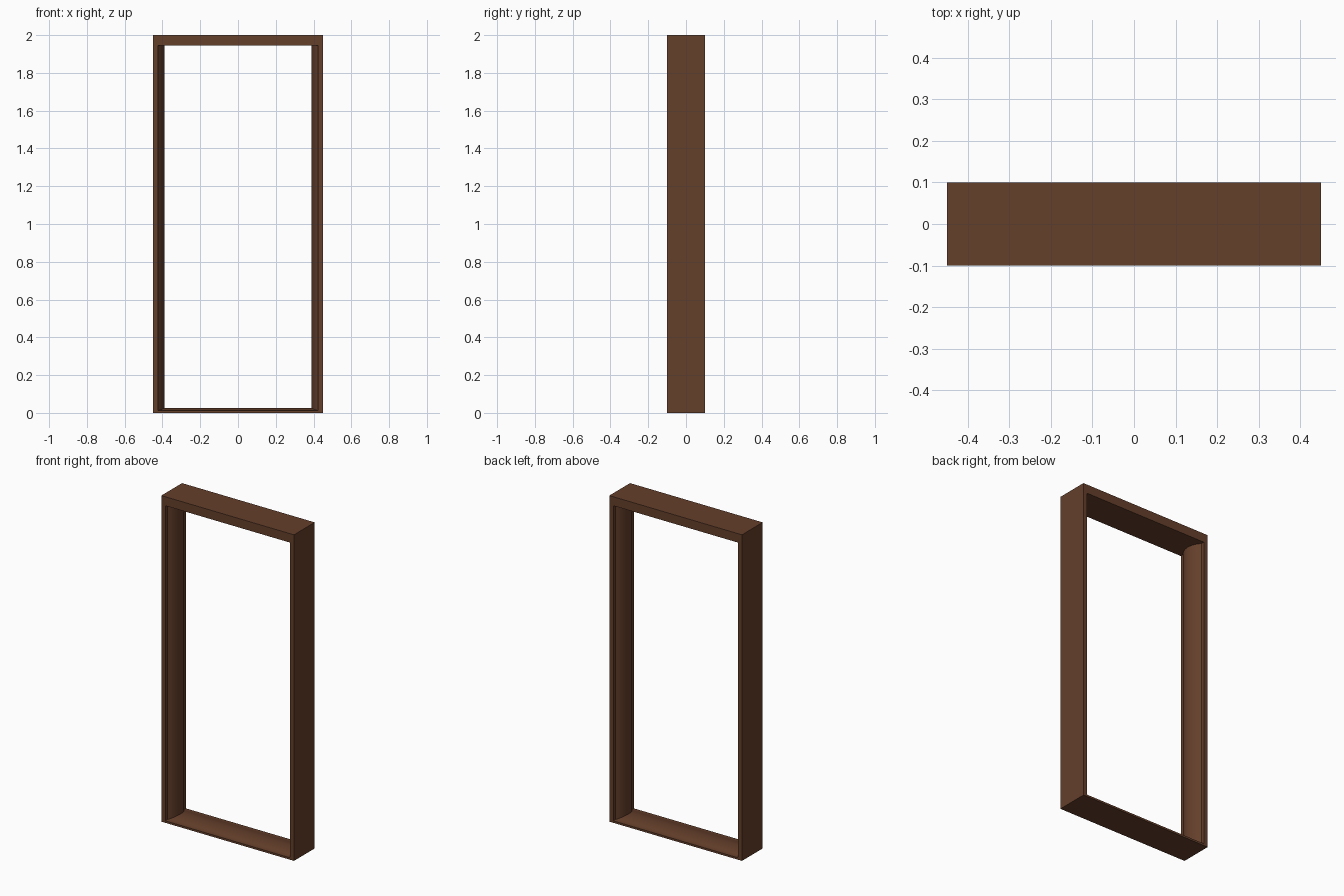
import bpy, bmesh, math
from mathutils import Vector

if "Cube" in bpy.data.objects:
    bpy.data.objects.remove(bpy.data.objects["Cube"])

W, D, H = 0.45, 0.10, 2.0        # half width, half depth, height
HEAD_Z = 1.945                   # underside of the head
JAMB_LIP, JAMB_RISE = 0.027, 0.033
SILL_LIP, SILL_RISE = 0.012, 0.013
LIP = 0.02                       # flat strip along each edge

wood = bpy.data.materials.new("brown_wood")
wood.diffuse_color = (0.13, 0.05, 0.024, 1)
wood.use_nodes = True
wood.node_tree.nodes["Principled BSDF"].inputs["Base Color"].default_value = wood.diffuse_color


def moulding(lip, rise, steps=16):
    """Cross-section (depth, thickness): flat lips with a rounded bulge between."""
    half = D - LIP
    r = (half * half + rise * rise) / (2 * rise)
    pts = [(-D, 0), (-D, lip)]
    for i in range(steps + 1):
        y = -half + 2 * half * i / steps
        pts.append((y, lip + math.sqrt(r * r - y * y) - (r - rise)))
    return pts + [(D, lip), (D, 0)]


def sweep(name, points, direction):
    """Extrude a closed cross-section along a straight line."""
    bm = bmesh.new()
    face = bm.faces.new([bm.verts.new(p) for p in points])
    ext = bmesh.ops.extrude_face_region(bm, geom=[face])
    verts = [g for g in ext["geom"] if isinstance(g, bmesh.types.BMVert)]
    bmesh.ops.translate(bm, verts=verts, vec=Vector(direction))
    bmesh.ops.recalc_face_normals(bm, faces=bm.faces)
    me = bpy.data.meshes.new(name)
    bm.to_mesh(me)
    bm.free()
    me.materials.append(wood)
    ob = bpy.data.objects.new(name, me)
    bpy.context.collection.objects.link(ob)
    bpy.ops.object.select_all(action='DESELECT')
    ob.select_set(True)
    bpy.context.view_layer.objects.active = ob
    bpy.ops.object.shade_smooth_by_angle(angle=math.radians(25))
    return ob


# Side jambs with the bulge facing the opening
for name, s in (("left_jamb", -1), ("right_jamb", 1)):
    sweep(name, [(s * (W - t), y, 0) for y, t in moulding(JAMB_LIP, JAMB_RISE)],
          (0, 0, HEAD_Z))

# Threshold between the jambs
inner = W - JAMB_LIP
sweep("threshold", [(-inner, y, t) for y, t in moulding(SILL_LIP, SILL_RISE)],
      (2 * inner, 0, 0))

# Plain head across the top
sweep("head", [(-W, -D, HEAD_Z), (-W, D, HEAD_Z), (-W, D, H), (-W, -D, H)],
      (2 * W, 0, 0))
